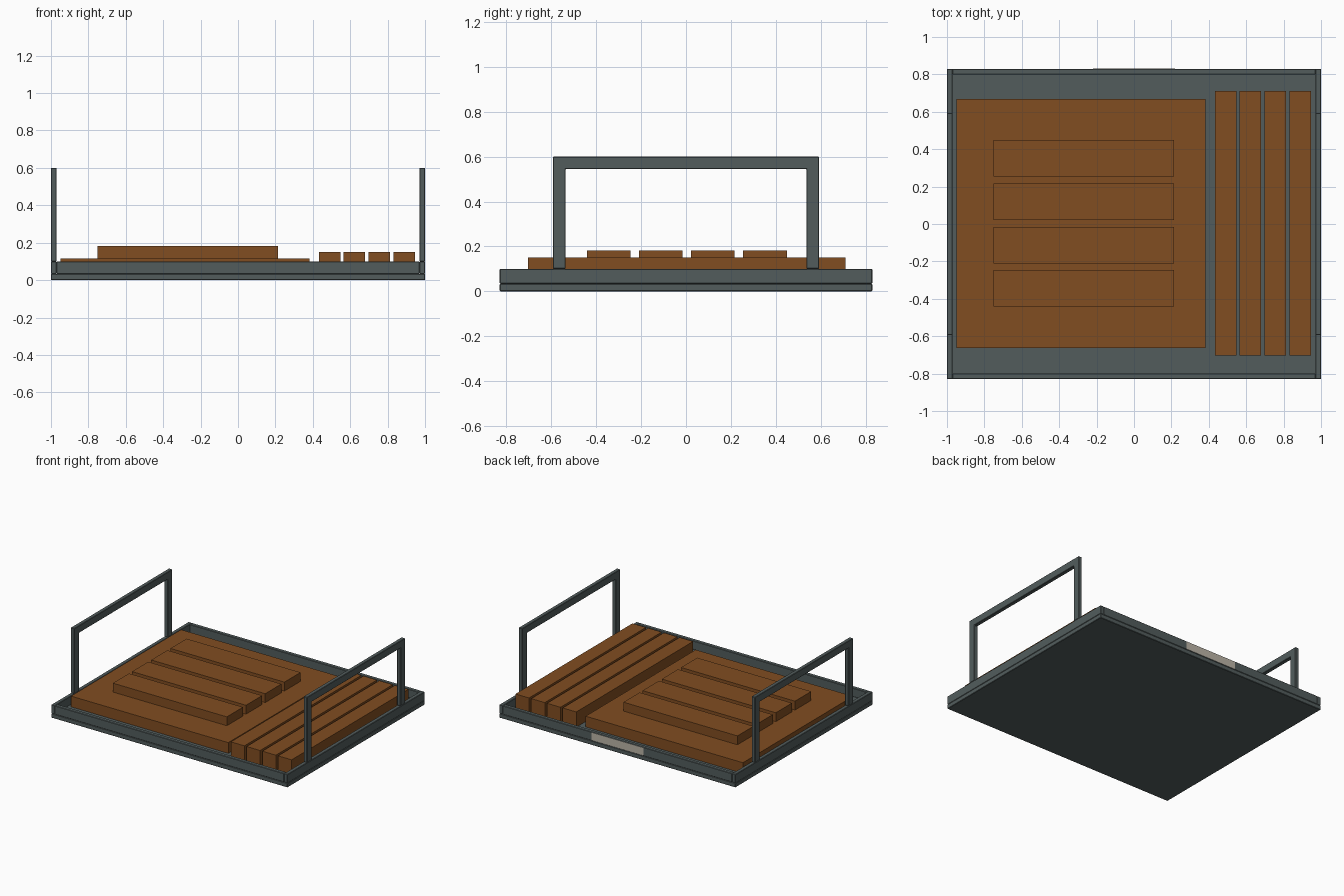
import bpy
import bmesh
from mathutils import Vector

cube = bpy.data.objects.get("Cube")
if cube:
    bpy.data.objects.remove(cube, do_unlink=True)


def material(name, rgb):
    mat = bpy.data.materials.new(name)
    mat.use_nodes = True
    mat.diffuse_color = (*rgb, 1)
    mat.node_tree.nodes["Principled BSDF"].inputs["Base Color"].default_value = (*rgb, 1)
    return mat


grey = material("slate grey", (0.085, 0.108, 0.108))
wood = material("warm wood", (0.22, 0.075, 0.015))
cream = material("cream", (0.50, 0.46, 0.39))


def finish(name, bm, mat, bevel=0):
    bmesh.ops.recalc_face_normals(bm, faces=bm.faces)
    mesh = bpy.data.meshes.new(name)
    bm.to_mesh(mesh)
    bm.free()
    mesh.materials.append(mat)
    obj = bpy.data.objects.new(name, mesh)
    bpy.context.collection.objects.link(obj)
    if bevel:
        mod = obj.modifiers.new("soft edges", "BEVEL")
        mod.width = bevel
        mod.segments = 1
    return obj


def box(name, x, y, z, mat, bevel=0):
    """Box from the (low, high) range on each axis."""
    bm = bmesh.new()
    bmesh.ops.create_cube(bm, size=1)
    for v in bm.verts:
        v.co = Vector([(a + b) / 2 + c * (b - a) for (a, b), c in zip((x, y, z), v.co)])
    return finish(name, bm, mat, bevel)


W, D, FLOOR, RIM, T = 1.0, 0.83, 0.033, 0.1, 0.03
SOFT = 0.003

# Tray: base slab and four rim walls
box("tray_base", (-W, W), (-D, D), (0, FLOOR), grey, SOFT)
for side, s in (("left", 1), ("right", -1)):
    box(f"{side}_rim", sorted((s * W, s * (W - T))), (-D, D), (FLOOR, RIM), grey, SOFT)
for side, s in (("back", 1), ("front", -1)):
    box(f"{side}_rim", (T - W, W - T), sorted((s * D, s * (D - T))), (FLOOR, RIM), grey, SOFT)

# Handles: one arch profile extruded along x on each side rim
H, TOP, BAR = 0.593, 0.6, 0.056
arch = [(-H, RIM), (-H, TOP), (H, TOP), (H, RIM),
        (H - BAR, RIM), (H - BAR, TOP - BAR), (BAR - H, TOP - BAR), (BAR - H, RIM)]
for side, x in (("left", W - T), ("right", -W)):
    bm = bmesh.new()
    face = bm.faces.new([bm.verts.new((x, y, z)) for y, z in arch])
    out = bmesh.ops.extrude_face_region(bm, geom=[face])
    moved = [g for g in out["geom"] if isinstance(g, bmesh.types.BMVert)]
    bmesh.ops.translate(bm, vec=(T, 0, 0), verts=moved)
    finish(f"{side}_handle", bm, grey, SOFT)

# Large board with four short bars lying on it
BOARD = 0.115
box("board", (-0.95, 0.382), (-0.663, 0.668), (FLOOR, BOARD), wood)
for i in range(4):
    y = -0.442 + i * 0.232
    box(f"short_bar_{i + 1}", (-0.75, 0.215), (y, y + 0.195), (BOARD, 0.183), wood)

# Long slats beside the board
for i in range(4):
    x = 0.432 + i * 0.1333
    box(f"long_slat_{i + 1}", (x, x + 0.115), (-0.704, 0.71), (FLOOR, 0.15), wood)

# Plain plate on the back rim
box("back_plate", (-0.22, 0.22), (D - 0.001, D + 0.001), (FLOOR + 0.003, RIM - 0.003), cream)
